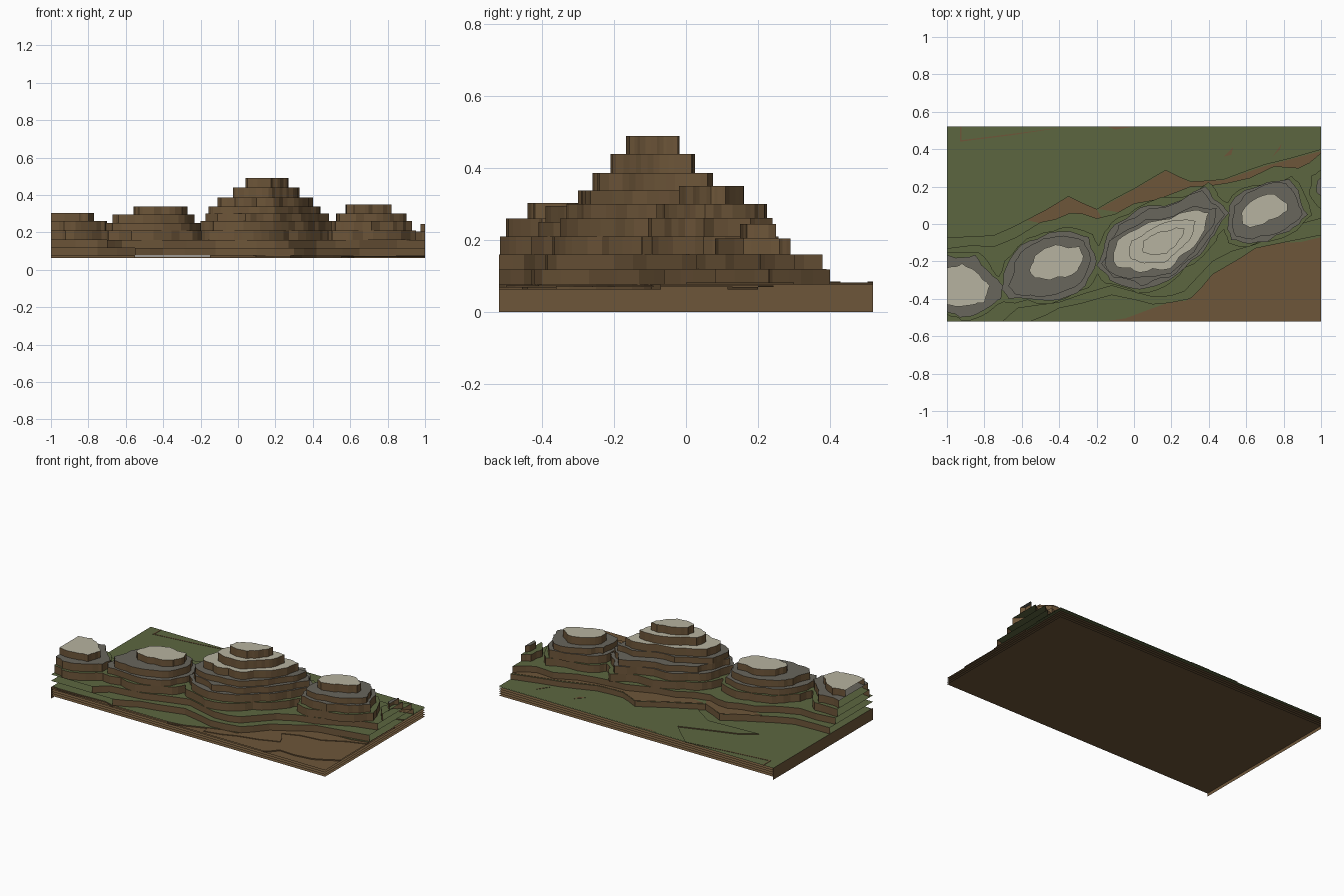
import bpy, bmesh, random
from mathutils import Vector

cube = bpy.data.objects.get("Cube")
if cube:
    bpy.data.objects.remove(cube, do_unlink=True)

random.seed(4)
HALF_X, HALF_Y = 1.0, 0.52


def material(name, *rgb):
    mat = bpy.data.materials.new(name)
    mat.use_nodes = True
    color = (*rgb, 1)
    mat.diffuse_color = color
    mat.node_tree.nodes["Principled BSDF"].inputs["Base Color"].default_value = color
    return mat


earth = material("earth brown", .153, .092, .041)
grass = material("grass green", .108, .134, .051)
rock = material("rock grey", .14, .132, .108)
summit = material("pale summit", .47, .45, .35)


def clamp(point):
    return Vector((max(-HALF_X, min(HALF_X, point.x)),
                   max(-HALF_Y, min(HALF_Y, point.y))))


def on_border(a, b):
    """True when an edge runs along the rim of the map."""
    return any(abs(abs(a[i]) - half) < .0005 and abs(a[i] - b[i]) < .0005
               for i, half in enumerate((HALF_X, HALF_Y)))


def finish(name, bm, *mats):
    mesh = bpy.data.meshes.new(name)
    bm.to_mesh(mesh)
    bm.free()
    for mat in mats:
        mesh.materials.append(mat)
    obj = bpy.data.objects.new(name, mesh)
    bpy.context.collection.objects.link(obj)


def terrace(name, outline, z, drop, mat):
    """Flat sheet with earth cliffs, left open along the rim of the map."""
    points = [clamp(Vector(p)) for p in outline]
    points = [p for i, p in enumerate(points) if (p - points[i - 1]).length > .001]
    if sum(points[i - 1].cross(p) for i, p in enumerate(points)) < 0:
        points.reverse()
    bm = bmesh.new()
    top = [bm.verts.new((p.x, p.y, z)) for p in points]
    bm.faces.new(top)
    low = [bm.verts.new((p.x, p.y, z - drop)) for p in points]
    for i, p in enumerate(points):
        if not on_border(points[i - 1], p):
            wall = bm.faces.new((low[i - 1], low[i], top[i], top[i - 1]))
            wall.material_index = 1
    for v in [v for v in bm.verts if not v.link_faces]:
        bm.verts.remove(v)
    finish(name, bm, mat, earth)


def craggy(points, rough=.07):
    """Break each inner edge of a coarse outline with a shifted midpoint."""
    points = [clamp(Vector(p)) for p in points]
    result = []
    for a, b in zip(points, points[1:] + points[:1]):
        result.append(a)
        if not on_border(a, b):
            edge = b - a
            side = Vector((-edge.y, edge.x))
            result.append(a + edge * random.uniform(.4, .6)
                          + side * random.uniform(-rough, rough))
    return result


def scaled(points, center, factor):
    center = Vector(center)
    return [center + (Vector(p) - center) * factor for p in points]


# Stacked base sheets and the single end wall
corners = [(sx * HALF_X, sy * HALF_Y)
           for sx, sy in ((-1, -1), (1, -1), (1, 1), (-1, 1))]
for layer in range(4):
    terrace(f"base_sheet_{layer}", corners, .021 + layer * .014, 0, earth)
bm = bmesh.new()
bm.faces.new([bm.verts.new((-HALF_X, y, z)) for y, z in
              ((HALF_Y, 0), (-HALF_Y, 0), (-HALF_Y, .077), (HALF_Y, .077))])
finish("end_wall", bm, earth)

# Low plains
front_plain = [(-1, -.52), (.55, -.52), (.62, -.45), (.85, -.44), (1, -.36),
               (1, .2), (-1, .2)]
terrace("front_plain", craggy(front_plain), .07, .007, earth)
bench = [(.1, -.5), (.3, -.44), (.56, -.36), (.5, -.26), (.75, -.2), (1, -.09),
         (1, .2), (0, .2)]
terrace("front_bench", craggy(bench), .074, .004, earth)
back_plain = [(-1, .52), (1, .52), (1, -.07), (.8, -.1), (.6, -.15), (.42, -.25),
              (.28, -.41), (.1, -.45), (-.15, -.52), (-.55, -.52),
              (-.62, -.5), (-.95, -.51), (-1, -.5)]
terrace("grass_plain", craggy(back_plain), .077, .014, grass)
back_step = [(-.66, .18), (-.55, .25), (-.2, .37), (-.36, .52),
             (1, .52), (1, .3), (0, 0), (-.3, .2)]
terrace("back_step", craggy(back_step, .02), .083, .006, grass)

# Thin bare patches on the back plain
gully = [(-.93, .52), (-.93, .44), (-.65, .475), (-.36, .52),
         (-.65, .482), (-.922, .448), (-.922, .52)]
terrace("back_gully", gully, .079, .002, earth)
for number, patch in enumerate((
        [(-.14, .52), (-.1, .505), (0, .52)],
        [(.48, .36), (.52, .37), (.53, .41)],
        [(.74, .36), (.78, .4), (.79, .43)])):
    terrace(f"bare_patch_{number}", patch, .085, .002, earth)

# Foothills running under the whole range
foot = [(-1, -.07), (-.75, -.06), (-.58, .02), (-.35, .15), (-.2, .08), (0, .19),
        (.17, .29), (.3, .23), (.48, .24), (.7, .32), (1, .4), (1, -.06),
        (.65, -.13), (.42, -.27), (.3, -.4), (.1, -.43), (-.12, -.38),
        (-.4, -.45), (-.55, -.52), (-1, -.52)]
terrace("lower_foothill", craggy(foot, .03), .118, .041, grass)
terrace("bare_slope_west", [(-.57, .02), (-.35, .145), (-.2, .08), (-.16, .01),
                            (-.4, -.02)], .12, .002, earth)
terrace("bare_slope_east", [(-.19, .08), (0, .185), (.17, .285), (.3, .225),
                            (.48, .235), (.7, .31), (1, .39), (1, .33), (.75, .25),
                            (.4, .12), (0, .05)], .12, .002, earth)
hill = [(-1, -.13), (-.75, -.12), (-.5, .01), (-.34, .06), (-.2, .03), (0, .11),
        (.3, .2), (.5, .22), (.75, .31), (.88, .3), (1, .38), (1, .03), (.65, -.11),
        (.42, -.2), (.27, -.36), (.1, -.39), (-.12, -.33), (-.4, -.42),
        (-.62, -.45), (-.7, -.52), (-1, -.52)]
terrace("upper_foothill", craggy(hill), .16, .042, grass)


def peak(name, center, shoulder, shoulder_levels, crown, crown_levels):
    """Terraces as height, scale and colour, cut from two contour outlines."""
    levels = [(shoulder, *level) for level in shoulder_levels]
    levels += [(crown, *level) for level in crown_levels]
    below = .16
    for number, (shape, z, factor, mat) in enumerate(levels):
        outline = craggy(craggy(scaled(shape, center, factor), .1), .1)
        terrace(f"{name}_terrace_{number}", outline, z, z - below, mat)
        below = z


peak("west_end_peak", (-1, -.33),
     [(-1, -.165), (-.85, -.165), (-.78, -.25), (-.7, -.33), (-.71, -.4),
      (-.8, -.46), (-.93, -.5), (-1, -.47)],
     [(.21, 1.1, grass), (.26, 1, rock)],
     [(-1, -.235), (-.92, -.21), (-.85, -.25), (-.77, -.33), (-.8, -.42),
      (-.85, -.43), (-.96, -.44), (-1, -.43)],
     [(.304, 1, summit)])

peak("west_peak", (-.44, -.22),
     [(-.71, -.35), (-.67, -.2), (-.56, -.09), (-.4, -.04), (-.24, -.07),
      (-.2, -.2), (-.26, -.33), (-.45, -.41), (-.67, -.4)],
     [(.21, 1.1, grass), (.25, 1, rock), (.295, .86, rock)],
     [(-.56, -.25), (-.53, -.17), (-.42, -.11), (-.29, -.12), (-.27, -.17),
      (-.3, -.25), (-.45, -.3), (-.53, -.29)],
     [(.338, 1, summit)])

peak("main_peak", (.165, -.09),
     [(-.2, -.22), (-.16, -.11), (-.1, 0), (.08, .1), (.38, .2), (.43, .13),
      (.51, .06), (.43, -.06), (.35, -.17), (.19, -.3), (.03, -.35), (-.13, -.3)],
     [(.21, 1.08, grass), (.26, 1, rock), (.3, .93, rock)],
     [(-.11, -.2), (-.09, -.09), (.08, .01), (.3, .07), (.4, .06), (.38, -.03),
      (.3, -.14), (.19, -.24), (.03, -.26), (-.09, -.23)],
     [(.338, 1.17, rock), (.387, 1, summit), (.44, .7, summit), (.49, .45, summit)])

peak("east_peak", (.7, .07),
     [(.5, -.03), (.51, .1), (.59, .18), (.83, .24), (.88, .18), (.93, .05),
      (.83, -.04), (.62, -.105), (.52, -.085)],
     [(.21, 1.1, grass), (.262, 1, rock), (.3, .87, rock)],
     [(.58, 0), (.575, .06), (.64, .13), (.75, .16), (.82, .11), (.82, .07),
      (.72, .02), (.62, -.02)],
     [(.35, 1, summit)])

peak("east_end_peak", (1, .19),
     [(1, .29), (.95, .26), (.935, .16), (1, .08)], [(.205, 1, grass)],
     [(1, .25), (.98, .23), (.975, .17), (1, .15)], [(.245, 1, rock)])
